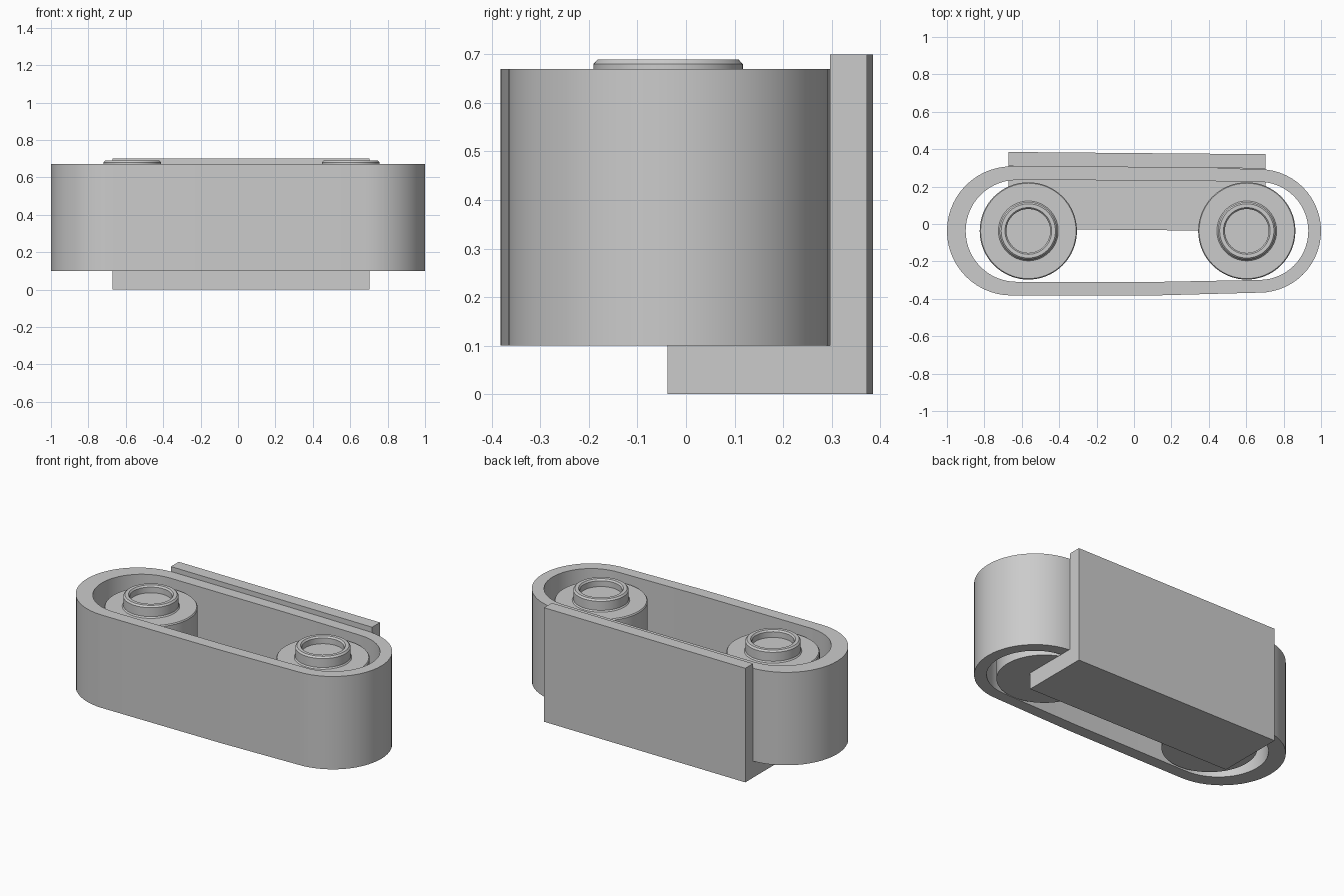
import bpy, bmesh
from math import pi, cos, sin, radians

if "Cube" in bpy.data.objects:
    bpy.data.objects.remove(bpy.data.objects["Cube"])

CY = -0.037


def finish(name, bm, smooth=True):
    bmesh.ops.recalc_face_normals(bm, faces=bm.faces)
    mesh = bpy.data.meshes.new(name)
    bm.to_mesh(mesh)
    bm.free()
    ob = bpy.data.objects.new(name, mesh)
    bpy.context.collection.objects.link(ob)
    if smooth:
        bpy.ops.object.select_all(action='DESELECT')
        ob.select_set(True)
        bpy.context.view_layer.objects.active = ob
        bpy.ops.object.shade_smooth_by_angle(angle=radians(30))
    return ob


def belt_loop(left_x, left_r, right_x, right_r, sag_top, sag_bottom, n=28):
    """Closed loop: left half circle, lower run, right half circle, upper run."""
    arc = lambda x, r, start: [(x + r * cos(start + pi * i / n), CY + r * sin(start + pi * i / n))
                               for i in range(n + 1)]
    return (arc(left_x, left_r, pi / 2) + [(0.15, sag_bottom)]
            + arc(right_x, right_r, -pi / 2) + [(0.15, sag_top)])


def track_belt(z0=0.1, z1=0.67):
    outer = belt_loop(-0.655, 0.345, 0.67, 0.33, 0.305, -0.381)
    inner = belt_loop(-0.628, 0.272, 0.67, 0.262, 0.233, -0.309)
    bm = bmesh.new()
    rings = [[bm.verts.new((x, y, z)) for x, y in pts]
             for pts, z in ((outer, z0), (outer, z1), (inner, z1), (inner, z0))]
    n = len(outer)
    for a in range(4):
        r, s = rings[a], rings[(a + 1) % 4]
        for i in range(n):
            j = (i + 1) % n
            bm.faces.new((r[i], r[j], s[j], s[i]))
    return finish("belt", bm)


def roller(name, cx, sides=64):
    # Turned profile from the bottom rim to the recessed hub floor
    profile = [(0.26, 0.1), (0.26, 0.61), (0.255, 0.617), (0.16, 0.617),
               (0.154, 0.625), (0.154, 0.68), (0.145, 0.69), (0.125, 0.69),
               (0.117, 0.68), (0.117, 0.645)]
    bm = bmesh.new()
    rings = [[bm.verts.new((cx + r * cos(2 * pi * i / sides), CY + r * sin(2 * pi * i / sides), z))
              for i in range(sides)] for r, z in profile]
    for r, s in zip(rings, rings[1:]):
        for i in range(sides):
            j = (i + 1) % sides
            bm.faces.new((r[i], r[j], s[j], s[i]))
    bm.faces.new(rings[0])
    bm.faces.new(rings[-1])
    return finish(name, bm)


def bracket():
    # L-shaped section, swept along x with a slight skew
    section = [(-0.026, 0), (0.385, 0), (0.385, 0.7), (0.309, 0.7), (0.309, 0.1), (-0.026, 0.1)]
    bm = bmesh.new()
    left = [bm.verts.new((-0.672, y, z)) for y, z in section]
    right = [bm.verts.new((0.703, y - 0.012, z)) for y, z in section]
    bm.faces.new(left)
    bm.faces.new(right)
    for i in range(6):
        j = (i + 1) % 6
        bm.faces.new((left[i], left[j], right[j], right[i]))
    return finish("mounting_bracket", bm, smooth=False)


track_belt()
for side, x in (("left", -0.565), ("right", 0.603)):
    roller(side + "_roller", x)
bracket()
